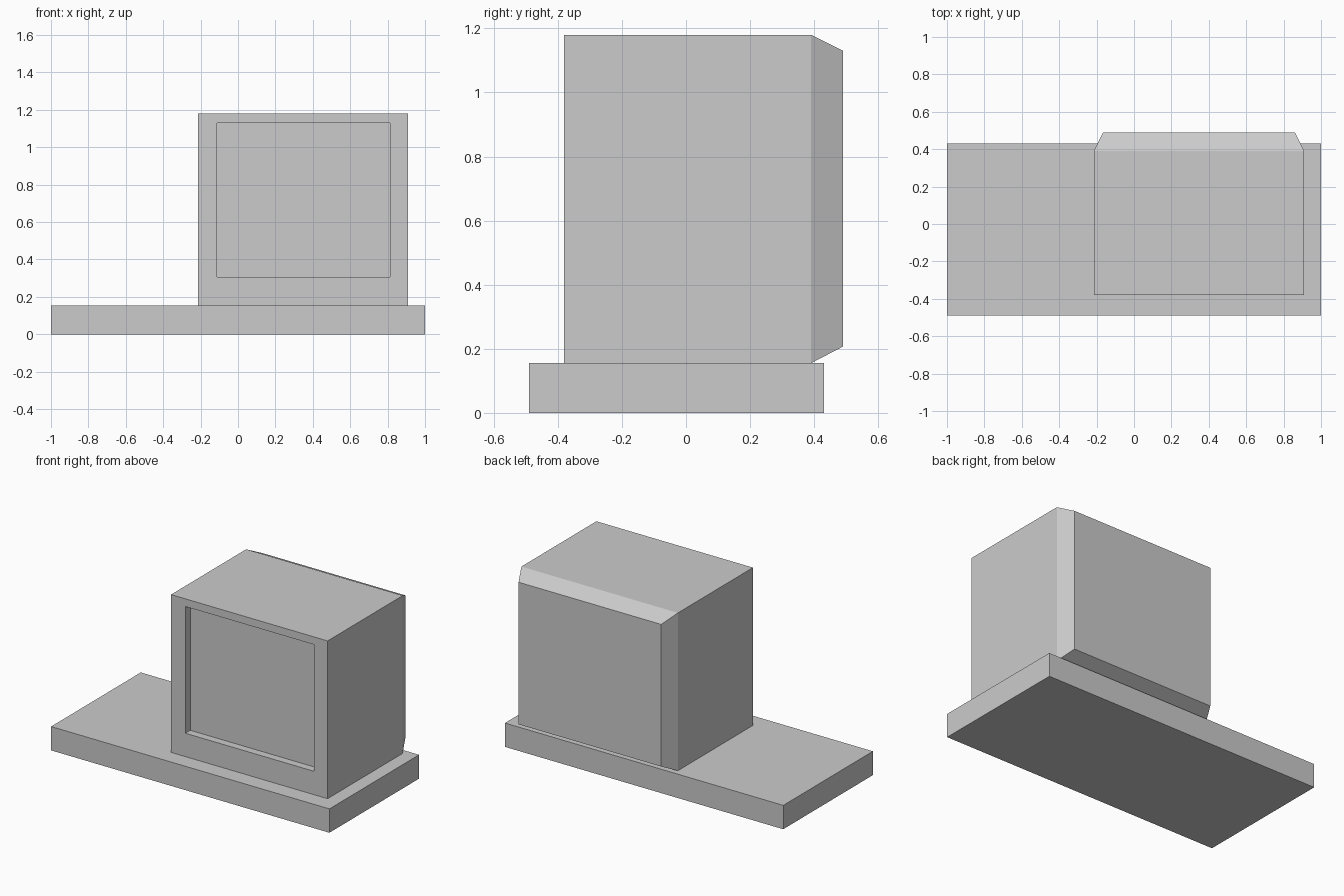
import bpy
import bmesh
from mathutils import Vector

if "Cube" in bpy.data.objects:
    bpy.data.objects.remove(bpy.data.objects["Cube"])


def add_box(bm, lo, hi):
    lo, hi = Vector(lo), Vector(hi)
    bmesh.ops.create_cube(bm, size=1)
    for v in bm.verts:
        v.co = Vector([hi[i] if v.co[i] > 0 else lo[i] for i in range(3)])


def step_face(bm, side, x0, x1, z0, z1, y):
    """Extrude the front (-1) or back (+1) end face to a rectangle at depth y."""
    bm.normal_update()
    face = max((f for f in bm.faces if f.normal.y * side > 0.99 and f.tag is False),
               key=lambda f: f.calc_area())
    return move_face(bm, face, x0, x1, z0, z1, y)


def move_face(bm, face, x0, x1, z0, z1, y):
    new = bmesh.ops.extrude_discrete_faces(bm, faces=[face])["faces"][0]
    c = new.calc_center_median()
    for v in new.verts:
        v.co = (x1 if v.co.x > c.x else x0, y, z1 if v.co.z > c.z else z0)
    return new


def finish(name, bm):
    bmesh.ops.recalc_face_normals(bm, faces=bm.faces[:])
    mesh = bpy.data.meshes.new(name)
    bm.to_mesh(mesh)
    bm.free()
    obj = bpy.data.objects.new(name, mesh)
    bpy.context.collection.objects.link(obj)


# Base slab
bm = bmesh.new()
add_box(bm, (-1, -0.49, 0), (1, 0.43, 0.155))
finish("base_slab", bm)

# Housing with tapered back and recessed front panel
bm = bmesh.new()
add_box(bm, (-0.215, -0.38, 0.155), (0.91, 0.39, 1.18))
step_face(bm, 1, -0.165, 0.86, 0.207, 1.13, 0.49)
opening = step_face(bm, -1, -0.112, 0.812, 0.307, 1.13, -0.38)
move_face(bm, opening, -0.112, 0.812, 0.307, 1.13, -0.33)
finish("housing", bm)
